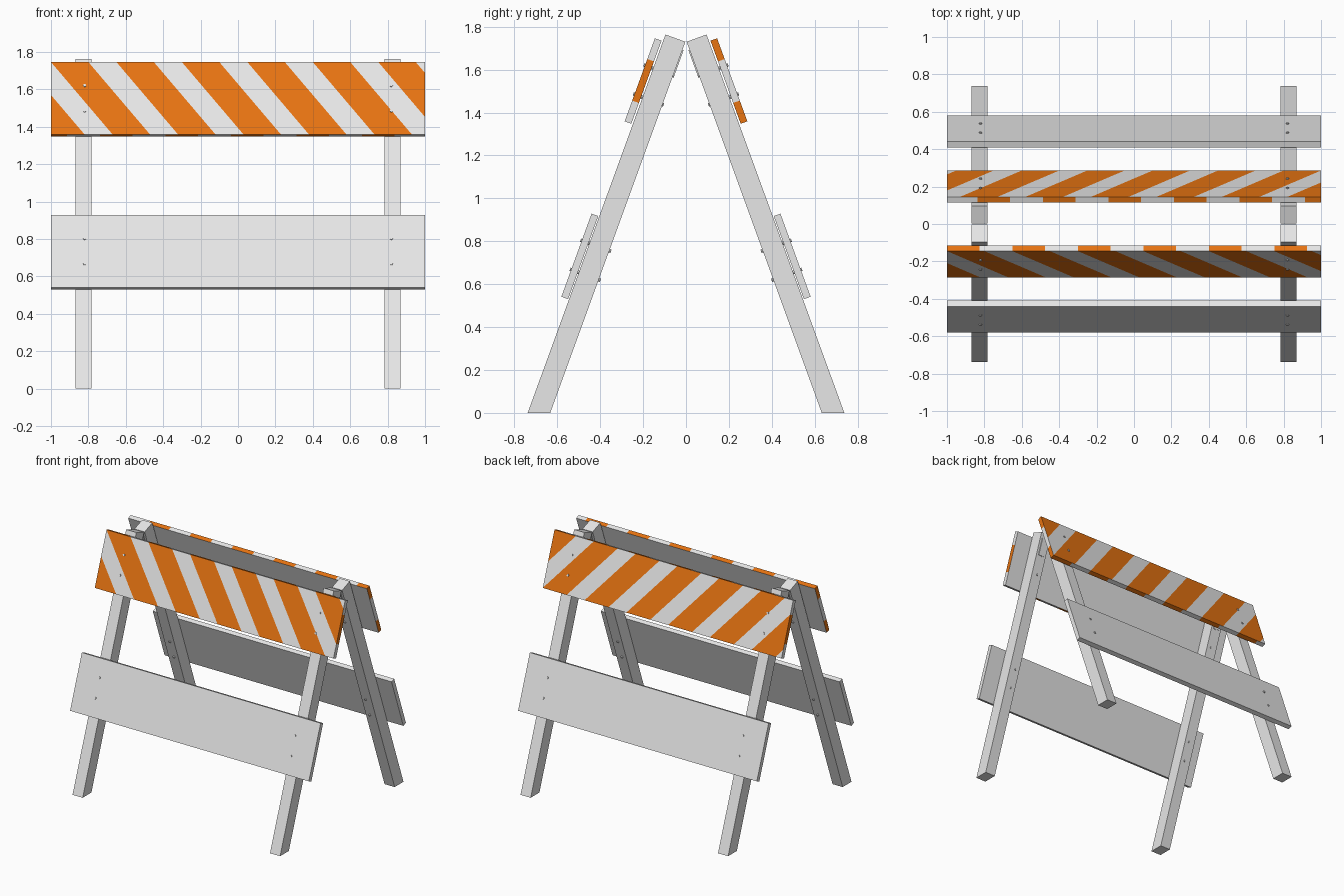
import bpy, bmesh, math
from mathutils import Matrix, Vector

if "Cube" in bpy.data.objects:
    bpy.data.objects.remove(bpy.data.objects["Cube"])

TILT = math.radians(20)
L, T = 0.412, 0.033            # board height and thickness
PERIOD, SLOPE, FILL = 0.35, 0.80, 0.572   # stripe spacing, lean, orange share


def material(name, rgb):
    m = bpy.data.materials.new(name)
    m.diffuse_color = (*rgb, 1)
    m.use_nodes = True
    m.node_tree.nodes["Principled BSDF"].inputs["Base Color"].default_value = m.diffuse_color
    return m


WHITE = material("white_paint", (0.8, 0.8, 0.8))
ORANGE = material("orange_paint", (0.83, 0.18, 0.006))

MIRROR_Y = Matrix.Diagonal((1, -1, 1, 1))
TURN = Matrix.Diagonal((-1, 1, -1, 1))     # half turn in the board's own plane


def frame(y, z):
    return Matrix.Translation((0, y, z)) @ Matrix.Rotation(-TILT, 4, 'X')


def finish(name, bm, matrix):
    bm.transform(matrix)
    bmesh.ops.recalc_face_normals(bm, faces=bm.faces[:])
    me = bpy.data.meshes.new(name)
    bm.to_mesh(me)
    bm.free()
    me.materials.append(WHITE)
    me.materials.append(ORANGE)
    ob = bpy.data.objects.new(name, me)
    bpy.context.collection.objects.link(ob)
    return ob


def box(sx, sy, sz):
    bm = bmesh.new()
    bmesh.ops.create_cube(bm, size=1, matrix=Matrix.Diagonal((sx, sy, sz, 1)))
    return bm


def cut(bm, direction, point, normal):
    """Split only the faces that look in the given direction."""
    bm.normal_update()
    faces = [f for f in bm.faces if f.normal.dot(direction) > 0.9]
    edges = {e for f in faces for e in f.edges}
    verts = {v for f in faces for v in f.verts}
    bmesh.ops.bisect_plane(bm, geom=faces + list(edges) + list(verts),
                           dist=1e-5, plane_co=point, plane_no=normal)


def is_orange(f):
    """Diagonal bands in front, straight blocks on rims and ends."""
    c, n = f.calc_center_median(), f.normal
    # use the mean of the extreme corners, safe for faces with extra points
    x = (min(v.co.x for v in f.verts) + max(v.co.x for v in f.verts)) / 2
    if n.y < -0.9:
        return ((c.x + 1 - SLOPE * (L / 2 - c.z)) / PERIOD) % 1 < FILL
    if n.z > 0.9:
        return ((x + 1) / PERIOD) % 1 < 0.5
    if n.z < -0.9:
        return ((x + 1 + 0.088) / PERIOD) % 1 < 0.5
    z = (min(v.co.z for v in f.verts) + max(v.co.z for v in f.verts)) / 2
    if n.x > 0.9:
        return abs(z) < L / 4
    if n.x < -0.9:
        return abs(z) > L / 4
    return False


def striped_board():
    bm = box(2, T, L)
    for k in range(-1, 7):
        for part in (0, FILL):
            x = -1 + (k + part) * PERIOD
            cut(bm, Vector((0, -1, 0)), (x, 0, L / 2), (1, 0, SLOPE))
        for part in (0, 0.5):
            x = -1 + (k + part) * PERIOD
            cut(bm, Vector((0, 0, 1)), (x, 0, 0), (1, 0, 0))
            cut(bm, Vector((0, 0, -1)), (x - 0.088, 0, 0), (1, 0, 0))
    for z in (-L / 4, L / 4):
        for s in (-1, 1):
            cut(bm, Vector((s, 0, 0)), (0, 0, z), (0, 0, 1))
    bm.normal_update()
    for f in bm.faces:
        f.material_index = 1 if is_orange(f) else 0
    return bm


def fix_bands(bm):
    """Stripe lean: a lower point belongs further right."""
    return bm


def leg(x):
    bm = bmesh.new()
    y0, z0, t = 0.003, 1.73, 0.0987
    pts = [(-0.633, 0), (-y0, z0),
           (-y0 - t * math.cos(TILT), z0 + t * math.sin(TILT)), (-0.738, 0)]
    face = bm.faces.new([bm.verts.new((x - 0.0425, y, z)) for y, z in pts])
    ext = bmesh.ops.extrude_face_region(bm, geom=[face])
    bmesh.ops.translate(bm, vec=(0.085, 0, 0),
                        verts=[v for v in ext['geom'] if isinstance(v, bmesh.types.BMVert)])
    return bm


def bolts():
    """Rods running through board and leg, four per board."""
    bm = bmesh.new()
    y0, y1 = -T / 2 - 0.006, T / 2 + 0.112
    for x in (-0.82, 0.82):
        for z in (-0.072, 0.072):
            m = Matrix.Translation((x, (y0 + y1) / 2, z)) @ Matrix.Rotation(math.pi / 2, 4, 'X')
            bmesh.ops.create_cone(bm, cap_ends=True, segments=8, radius1=0.008,
                                  radius2=0.008, depth=y1 - y0, matrix=m)
    return bm


UPPER, LOWER = frame(-0.2, 1.547), frame(-0.495, 0.7295)

for side, flip, turn in (("front", Matrix.Identity(4), Matrix.Identity(4)),
                         ("back", MIRROR_Y, TURN)):
    # boards
    finish(side + "_striped_board", striped_board(), flip @ UPPER @ turn)
    finish(side + "_plain_board", box(2, T, L), flip @ LOWER)
    finish(side + "_upper_bolts", bolts(), flip @ UPPER)
    finish(side + "_lower_bolts", bolts(), flip @ LOWER)
    # legs with a thin hinge leaf on the inner face
    for hand, x in (("left", -0.827), ("right", 0.827)):
        finish(f"{side}_{hand}_leg", leg(x), flip)
        mid = Vector((-0.003, 1.73)) - 0.105 * Vector((math.sin(TILT), math.cos(TILT)))
        leaf = frame(mid.x + 0.002, mid.y) @ Matrix.Translation((x, 0, 0))
        finish(f"{side}_{hand}_hinge_leaf", box(0.05, 0.008, 0.13), flip @ leaf)
